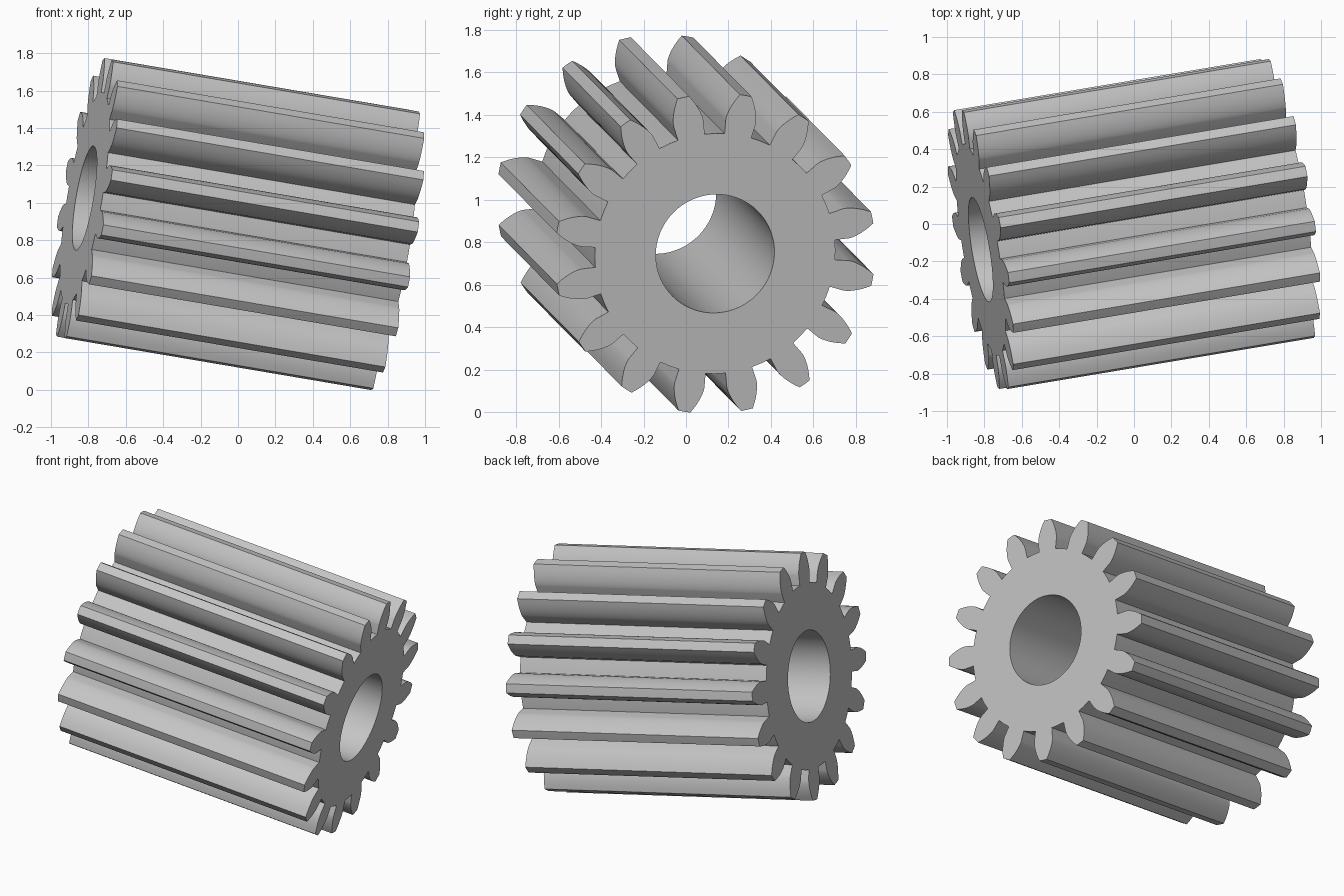
import bpy
import bmesh
from math import sin, cos, tan, acos, pi, radians
from mathutils import Vector, Matrix

cube = bpy.data.objects.get("Cube")
if cube:
    bpy.data.objects.remove(cube, do_unlink=True)

# Gear proportions
TEETH = 16
TIP = 0.765
MODULE = TIP / (TEETH / 2 + 1)
PITCH = MODULE * TEETH / 2
ROOT = PITCH - 1.25 * MODULE
PRESSURE = radians(20)
BASE = PITCH * cos(PRESSURE)
BORE = 0.283
LENGTH = 1.686
PHASE = radians(1)
FLANK_STEPS = 8


def involute(angle):
    return tan(angle) - angle


def half_angle(radius):
    """Half of the tooth's angular width at a radius."""
    roll = acos(min(1, BASE / max(radius, BASE)))
    return pi / (2 * TEETH) + involute(PRESSURE) - involute(roll)


def polar(radius, angle):
    """Point on the end face, the axis running along x."""
    return Vector((-LENGTH / 2, radius * cos(angle), radius * sin(angle)))


def gear_outline():
    # Radial foot, then an involute flank up to the tip
    radii = [ROOT] + [BASE + (TIP - BASE) * (i / FLANK_STEPS) ** 1.5
                      for i in range(FLANK_STEPS + 1)]
    pitch_angle = 2 * pi / TEETH
    points = []
    for tooth in range(TEETH):
        centre = PHASE + (tooth + 0.5) * pitch_angle
        points += [polar(r, centre - half_angle(r)) for r in radii]
        points.append(polar(TIP, centre))
        points += [polar(r, centre + half_angle(r)) for r in reversed(radii)]
        points.append(polar(ROOT, centre + pitch_angle / 2))
    return points


def add_loop(bm, points):
    verts = [bm.verts.new(p) for p in points]
    return [bm.edges.new((v, verts[i - 1])) for i, v in enumerate(verts)]


# End face with bore, extruded along the axis
bm = bmesh.new()
edges = add_loop(bm, gear_outline())
edges += add_loop(bm, [polar(BORE, 2 * pi * i / 72) for i in range(72)])
bmesh.ops.triangle_fill(bm, edges=edges, use_beauty=True, normal=(-1, 0, 0))
extruded = bmesh.ops.extrude_face_region(bm, geom=bm.faces[:], use_keep_orig=True)
bmesh.ops.translate(bm, vec=(LENGTH, 0, 0),
                    verts=[g for g in extruded["geom"] if isinstance(g, bmesh.types.BMVert)])
bmesh.ops.recalc_face_normals(bm, faces=bm.faces[:])

# Tilt the axis and lift the gear onto the ground
axis = Vector((1.64, 0.274, -0.278)).normalized()
tilt = Vector((1, 0, 0)).rotation_difference(axis).to_matrix().to_4x4()
bm.transform(Matrix.Translation((0, 0, 0.886)) @ tilt)

mesh = bpy.data.meshes.new("pinion_gear")
bm.to_mesh(mesh)
bm.free()
gear = bpy.data.objects.new("pinion_gear", mesh)
bpy.context.collection.objects.link(gear)

# Plain grey metal
grey = bpy.data.materials.new("light_grey")
grey.use_nodes = True
colour = (0.55, 0.55, 0.55, 1)
grey.diffuse_color = colour
grey.node_tree.nodes["Principled BSDF"].inputs["Base Color"].default_value = colour
mesh.materials.append(grey)

bpy.ops.object.select_all(action="DESELECT")
gear.select_set(True)
bpy.context.view_layer.objects.active = gear
bpy.ops.object.shade_smooth_by_angle(angle=radians(25))
